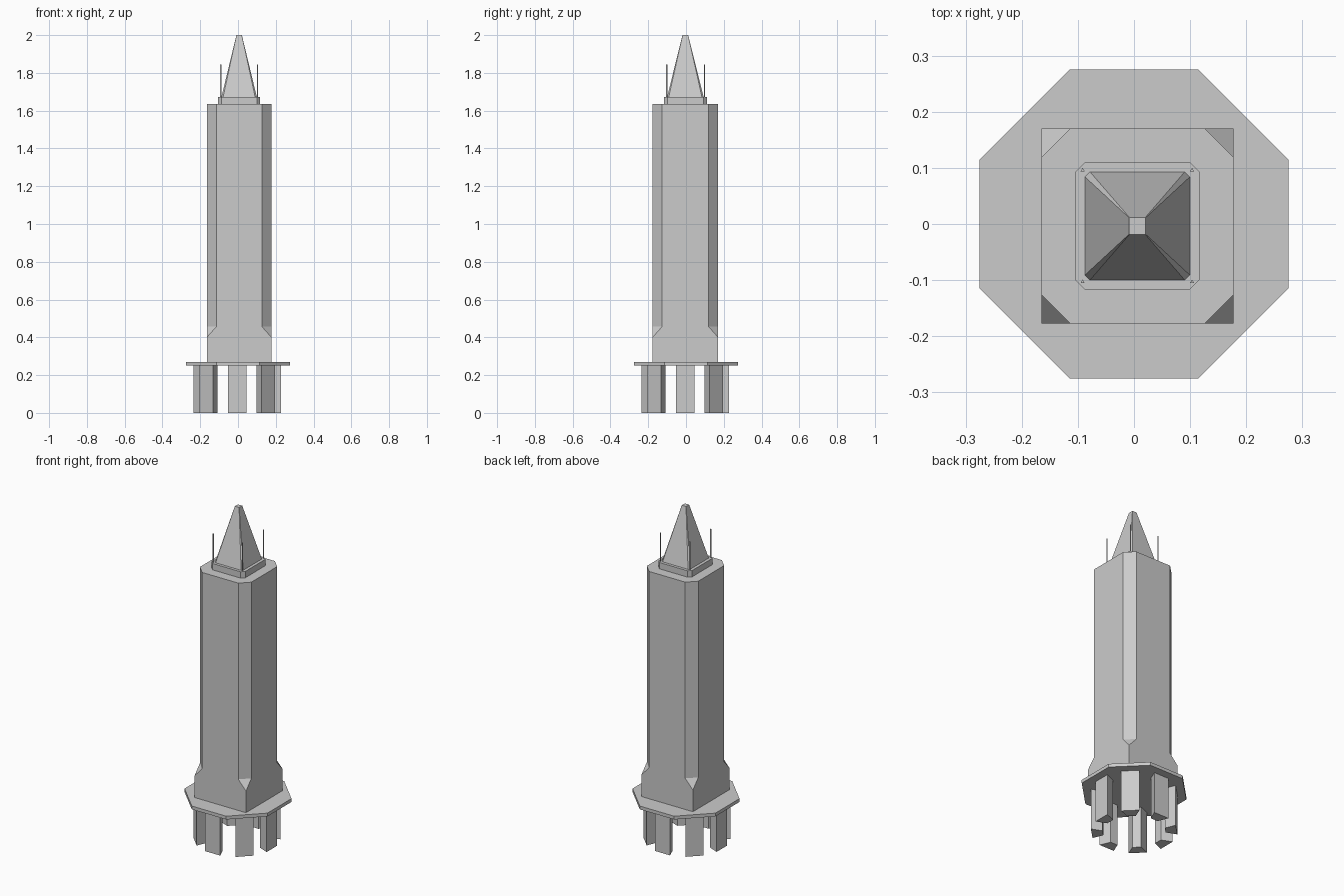
import bpy, math
from mathutils import Matrix, Vector

if "Cube" in bpy.data.objects:
    bpy.data.objects.remove(bpy.data.objects["Cube"])

CX, CY = 0.006, -0.0035      # tower axis
LX, LY = -0.004, -0.004      # leg ring axis


def make(name, verts, faces):
    me = bpy.data.meshes.new(name)
    me.from_pydata(verts, [], faces)
    me.update()
    ob = bpy.data.objects.new(name, me)
    bpy.context.collection.objects.link(ob)
    return ob


def loft(name, rings):
    """Join equal-length (points, z) rings into a closed solid."""
    n = len(rings[0][0])
    verts = [(x, y, z) for pts, z in rings for x, y in pts]
    faces = [tuple(reversed(range(n)))]
    for r in range(len(rings) - 1):
        a, b = r * n, (r + 1) * n
        faces += [(a + i, a + (i + 1) % n, b + (i + 1) % n, b + i) for i in range(n)]
    last = (len(rings) - 1) * n
    faces.append(tuple(range(last, last + n)))
    return make(name, verts, faces)


def polygon(n, r, cx=0, cy=0, start=0.0):
    return [(cx + r * math.cos(start + 2 * math.pi * i / n),
             cy + r * math.sin(start + 2 * math.pi * i / n)) for i in range(n)]


def chamfered(hx, hy, c):
    """Counter-clockwise rectangle with cut corners around the tower axis."""
    pts = [(hx - c, -hy), (hx, -hy + c), (hx, hy - c), (hx - c, hy),
           (-hx + c, hy), (-hx, hy - c), (-hx, -hy + c), (-hx + c, -hy)]
    return [(CX + x, CY + y) for x, y in pts]


# Octagonal plate
plate = polygon(8, 0.2755 / math.cos(math.pi / 8), start=math.pi / 8)
loft("base_plate", [(plate, 0.25), (plate, 0.27)])

# Eight tapered legs, wide face outward
for i in range(8):
    rot = Matrix.Rotation(i * math.pi / 4, 2)
    section = [(0.17, -0.024), (0.2315, -0.05), (0.2315, 0.05), (0.17, 0.024)]
    pts = []
    for p in section:
        v = rot @ Vector(p)
        pts.append((v.x + LX, v.y + LY))
    loft(f"leg_{i + 1}", [(pts, 0.0), (pts, 0.25)])

# Shaft: square foot, corners stopped into long chamfers
HX, HY = 0.171, 0.1735
corners = [(CX + sx * HX, CY + sy * HY) for sx, sy in ((1, -1), (1, 1), (-1, 1), (-1, -1))]
octo = chamfered(HX, HY, 0.051)
verts = [(x, y, z) for z in (0.27, 0.40) for x, y in corners]
verts += [(x, y, z) for z in (0.457, 1.635) for x, y in octo]
faces = [(3, 2, 1, 0), tuple(range(16, 24))]
for k in range(4):
    j = (k + 1) % 4
    lo_a, lo_b = 8 + 2 * k + 1, 8 + 2 * j
    faces.append((k, j, 4 + j, lo_b, lo_b + 8, lo_a + 8, lo_a, 4 + k))
    c = 8 + 2 * k
    faces.append((4 + k, c + 1, c))
    faces.append((c, c + 1, c + 9, c + 8))
make("shaft", verts, faces)

# Cap block
cap = chamfered(0.1115, 0.1135, 0.018)
loft("cap_block", [(cap, 1.635), (cap, 1.673)])

# Spire, corner cuts fading toward the blunt tip
loft("spire", [(chamfered(0.0935, 0.0965, 0.009), 1.673),
               (chamfered(0.0145, 0.015, 0.0005), 2.0)])

# Corner rods
for sx in (-1, 1):
    for sy in (-1, 1):
        tri = polygon(3, 0.004, CX + sx * 0.0975, CY + sy * 0.0995, math.pi / 2)
        loft(f"rod_{'right' if sx > 0 else 'left'}_{'back' if sy > 0 else 'front'}",
             [(tri, 1.673), (tri, 1.845)])
